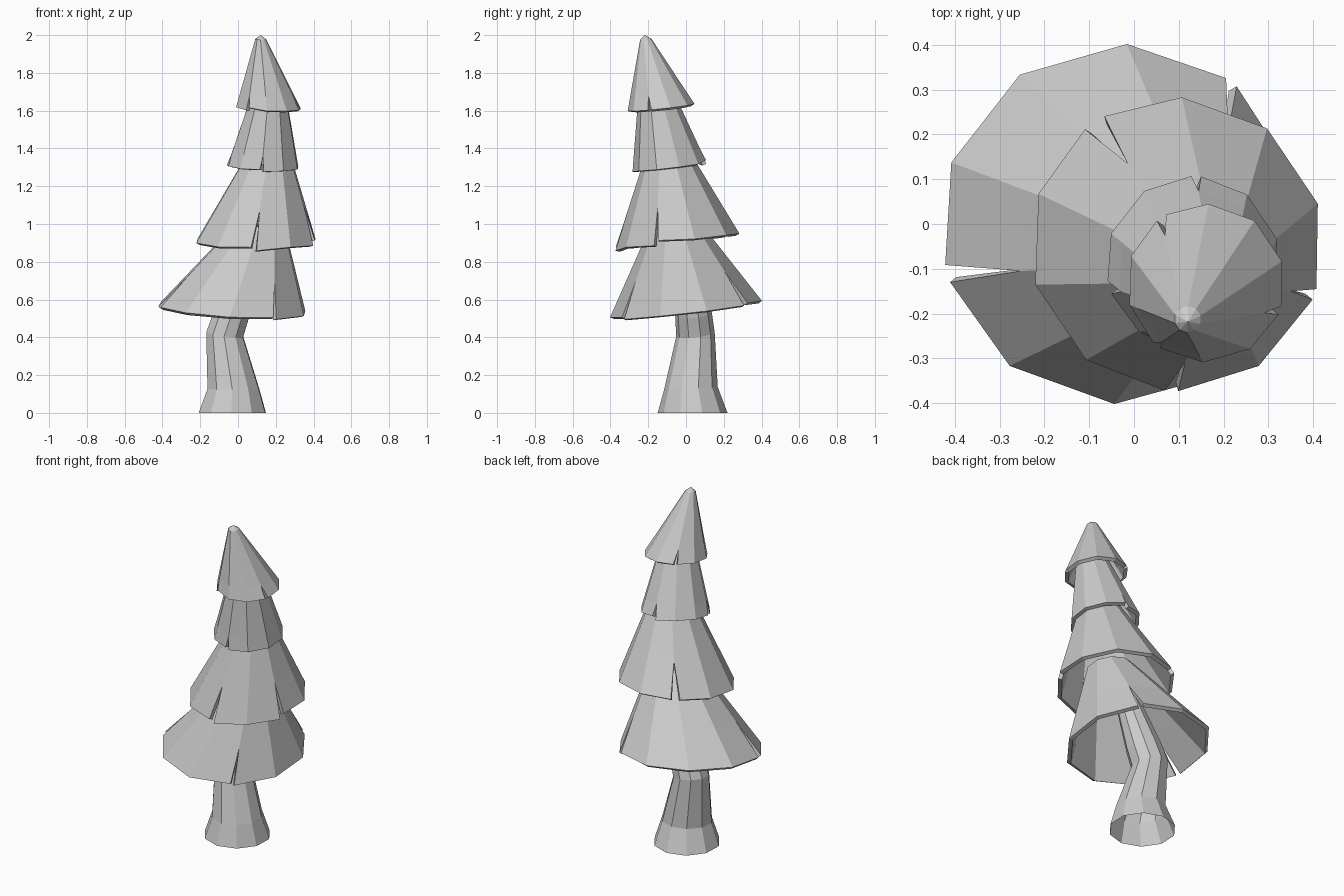
import bpy, bmesh
from math import cos, sin, radians

if "Cube" in bpy.data.objects:
    bpy.data.objects.remove(bpy.data.objects["Cube"])

SIDES = 10


def point(ring, angle):
    """Point on a slightly tilted ring (cx, cy, cz, radius, slope_x, slope_y)."""
    cx, cy, cz, r, gx, gy = ring
    dx, dy = r * cos(angle), r * sin(angle)
    return (cx + dx, cy + dy, cz + gx * dx + gy * dy)


def angle_of(i):
    return radians(16 + 36 * i)


def finish(bm, name):
    bmesh.ops.recalc_face_normals(bm, faces=bm.faces)
    mesh = bpy.data.meshes.new(name)
    bm.to_mesh(mesh)
    bm.free()
    obj = bpy.data.objects.new(name, mesh)
    bpy.context.collection.objects.link(obj)
    return obj


def tier(name, rim, top, depth, notches, tip=None):
    """Conical shell with V notches; notches = {corner: (gap, dz_before, dz_after)}."""
    bm = bmesh.new()
    mid = [a + (b - a) * depth for a, b in zip(rim, top)]
    mids = [bm.verts.new(point(mid, angle_of(i))) for i in range(SIDES)]
    tops = [bm.verts.new(point(top, angle_of(i))) for i in range(SIDES)]
    before, after = [], []
    for i in range(SIDES):
        if i in notches:
            gap, dz0, dz1 = notches[i]
            half = gap / 2 / rim[3]
            for side, dz, out in ((-half, dz0, before), (half, dz1, after)):
                x, y, z = point(rim, angle_of(i) + side)
                out.append(bm.verts.new((x, y, z + dz)))
        else:
            v = bm.verts.new(point(rim, angle_of(i)))
            before.append(v)
            after.append(v)
    apex = bm.verts.new(tip) if tip else None
    for i in range(SIDES):
        j = (i + 1) % SIDES
        bm.faces.new((after[i], before[j], mids[j], mids[i]))
        bm.faces.new((mids[i], mids[j], tops[j], tops[i]))
        if apex:
            bm.faces.new((tops[i], tops[j], apex))
    obj = finish(bm, name)
    shell = obj.modifiers.new("shell", 'SOLIDIFY')
    shell.thickness = 0.022
    shell.offset = -1


# Bent trunk, open at the bottom, running up inside the lowest tier
bm = bmesh.new()
rings = [(-0.03, 0.035, 0, 0.185, 0, 0), (-0.025, 0.026, 0.13, 0.142, 0, 0.05),
         (-0.07, 0.05, 0.415, 0.102, -0.15, 0.1), (-0.035, 0.04, 0.52, 0.097, -0.2, 0.1),
         (0.06, -0.01, 0.85, 0.06, -0.2, 0.1)]
loops = [[bm.verts.new(point(r, angle_of(i))) for i in range(SIDES)] for r in rings]
for lo, hi in zip(loops, loops[1:]):
    for i in range(SIDES):
        j = (i + 1) % SIDES
        bm.faces.new((lo[i], lo[j], hi[j], hi[i]))
finish(bm, "trunk")

# Four notched foliage tiers, leaning more towards the top
tier("foliage_bottom", (-0.03, 0, 0.55, 0.402, -0.06, 0.11), (0.12, -0.06, 1.0, 0.13, -0.06, 0.11),
     0.4, {5: (0.04, 0, 0), 1: (0.03, 0, 0.01), 8: (0.02, 0.005, -0.005)})
tier("foliage_lower", (0.095, -0.045, 0.91, 0.328, 0, 0.12), (0.17, -0.105, 1.42, 0.095, 0, 0.12),
     0.36, {7: (0.03, 0.006, -0.012), 9: (0.025, -0.01, 0.015), 3: (0.052, 0, 0)})
tier("foliage_upper", (0.132, -0.088, 1.305, 0.195, -0.05, 0.12), (0.167, -0.165, 1.72, 0.085, -0.05, 0.12),
     0.18, {2: (0.022, 0.01, -0.01), 5: (0.03, 0, 0), 7: (0.02, 0.005, -0.005)})
tier("foliage_top", (0.16, -0.132, 1.617, 0.177, -0.04, 0.11), (0.12, -0.213, 1.978, 0.03, -0.04, 0.1),
     0.2, {3: (0.025, 0, 0), 9: (0.02, 0, 0), 6: (0.02, -0.005, 0.01)}, tip=(0.12, -0.218, 2.0))
